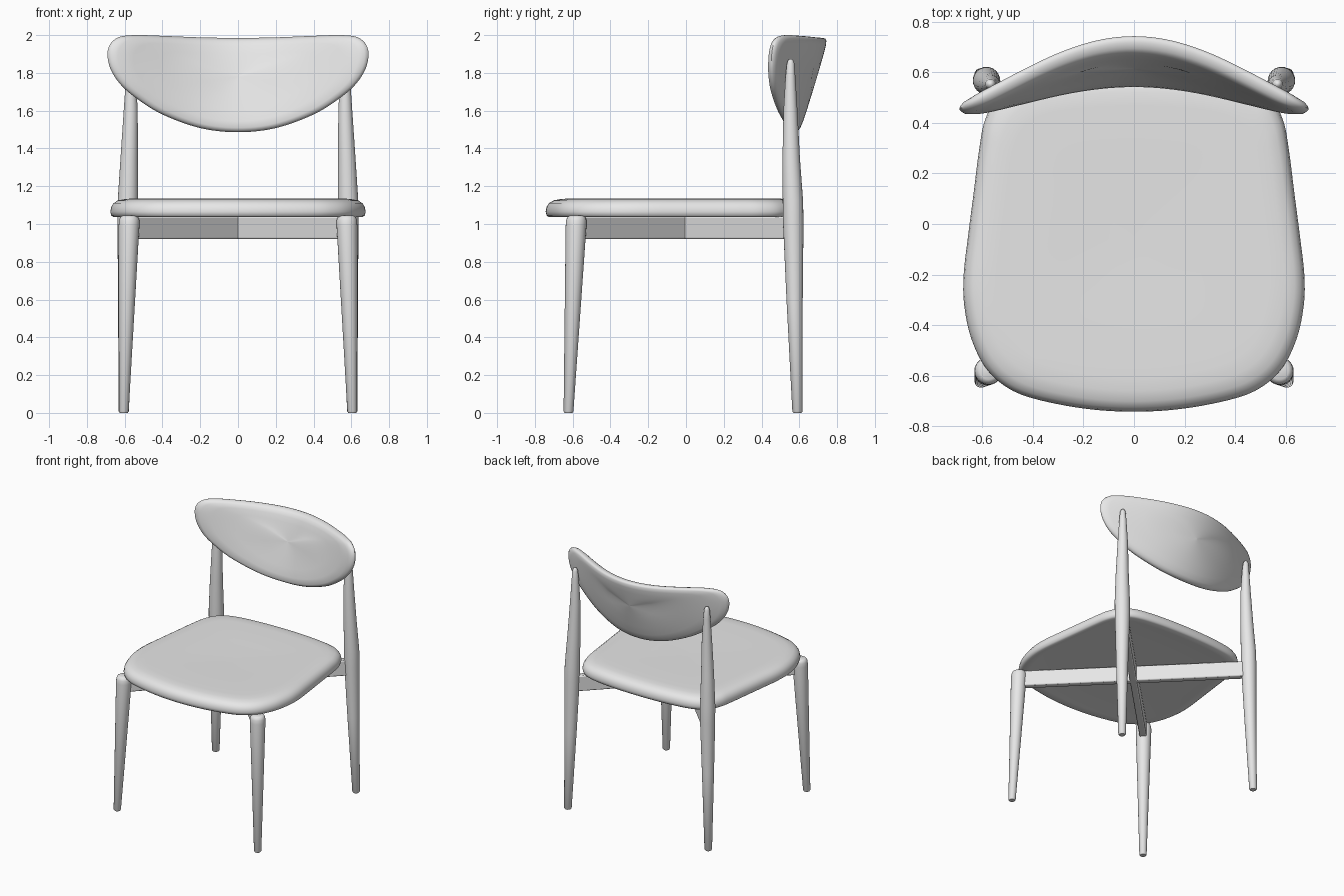
import bpy, bmesh, math
from mathutils import Vector

if "Cube" in bpy.data.objects:
    bpy.data.objects.remove(bpy.data.objects["Cube"])

COLOUR = (0.8, 0.8, 0.8, 1)
grey = bpy.data.materials.new("light_grey")
grey.use_nodes = True
grey.diffuse_color = COLOUR
grey.node_tree.nodes["Principled BSDF"].inputs["Base Color"].default_value = COLOUR


def finish(bm, name, angle=50):
    """Turn a bmesh into a smooth shaded object."""
    bmesh.ops.remove_doubles(bm, verts=bm.verts, dist=1e-5)
    bmesh.ops.recalc_face_normals(bm, faces=bm.faces)
    mesh = bpy.data.meshes.new(name)
    bm.to_mesh(mesh)
    bm.free()
    mesh.materials.append(grey)
    obj = bpy.data.objects.new(name, mesh)
    bpy.context.collection.objects.link(obj)
    bpy.ops.object.select_all(action='DESELECT')
    obj.select_set(True)
    bpy.context.view_layer.objects.active = obj
    bpy.ops.object.shade_smooth_by_angle(angle=math.radians(angle))
    return obj


def skin(rings, name, angle=50):
    """Join equal-length closed rings and cap both ends."""
    bm = bmesh.new()
    loops = [[bm.verts.new(p) for p in ring] for ring in rings]
    n = len(loops[0])
    for a, b in zip(loops, loops[1:]):
        for i in range(n):
            j = (i + 1) % n
            bm.faces.new((a[i], a[j], b[j], b[i]))
    for end in (loops[0], loops[-1]):
        bm.faces.new(end)
    return finish(bm, name, angle)


def outline(half, steps=6):
    """Smooth closed curve through a half outline and its mirror image."""
    pts = [Vector(p) for p in half]
    pts += [Vector((-p.x, p.y)) for p in reversed(pts[1:-1])]
    n, out = len(pts), []
    for i in range(n):
        a, b, c, d = (pts[(i + k) % n] for k in (-1, 0, 1, 2))
        for s in range(steps):
            t = s / steps
            out.append(0.5 * (2 * b + (c - a) * t + (2 * a - 5 * b + 4 * c - d) * t * t
                              + (3 * b - a - 3 * c + d) * t ** 3))
    return out


def pad(name, half, centre, profile, place):
    """Cushion made of scaled outlines; place() maps outline and height to 3D."""
    mid = Vector(centre)
    rings = [[place(mid + (p - mid) * scale, h) for p in outline(half)]
             for scale, h in profile]
    return skin(rings, name)


def leg(name, rows, sides=24):
    """Round tapered leg from (x, y, z, radius) rows, mirrored to the other side."""
    rings = [[(x + r * math.cos(k * math.tau / sides),
               y + r * math.sin(k * math.tau / sides), z) for k in range(sides)]
             for x, y, z, r in rows]
    obj = skin(rings, name)
    obj.modifiers.new("mirror", 'MIRROR')
    return obj


# Seat cushion
pad("seat",
    [(0, -.743), (.2, -.73), (.4, -.69), (.51, -.642), (.59, -.565), (.645, -.45),
     (.672, -.32), (.674, -.2), (.657, -.05), (.635, .12), (.612, .3), (.59, .41),
     (.54, .5), (.44, .56), (.25, .59), (0, .6)],
    (0, -.05),
    [(.002, 1.05), (.6, 1.047), (.9, 1.041), (.975, 1.036), (.993, 1.045), (1, 1.065),
     (.993, 1.09), (.975, 1.11), (.94, 1.125), (.88, 1.133), (.8, 1.135),
     (.4, 1.129), (.002, 1.126)],
    lambda p, h: (p.x, p.y, h))


# Curved, leaning backrest
def bend(p, h):
    x2 = p.x * p.x
    crest = .72 - .83 * x2 + .6 * x2 * x2
    return (p.x, crest - (.3 - .45 * x2) * (2 - p.y) + h, p.y)


pad("backrest",
    [(0, 1.985), (.2, 1.988), (.4, 1.996), (.55, 2.0), (.64, 1.985), (.687, 1.93),
     (.682, 1.84), (.63, 1.748), (.54, 1.667), (.4, 1.58), (.2, 1.508), (0, 1.486)],
    (0, 1.78),
    [(.002, -.04), (.3, -.04), (.6, -.039), (.8, -.037), (.92, -.031), (.97, -.02),
     (.99, -.008), (1, .002), (.997, .012), (.98, .023), (.93, .032), (.8, .037),
     (.6, .039), (.3, .04), (.002, .04)],
    bend)

# Legs
leg("front_legs", [(.605, -.622, 0, .021), (.605, -.622, .008, .026),
                   (.577, -.582, .99, .055), (.576, -.581, 1.02, .054),
                   (.576, -.58, 1.037, .047), (.576, -.58, 1.044, .035)])
leg("back_legs", [(.605, .59, 0, .021), (.605, .59, .008, .027), (.592, .575, .6, .043),
                  (.584, .568, 1, .054), (.583, .566, 1.12, .054), (.576, .557, 1.35, .046),
                  (.568, .553, 1.6, .037), (.567, .553, 1.78, .026),
                  (.568, .554, 1.85, .02), (.568, .554, 1.868, .013), (.568, .554, 1.874, .004)])

# Crossed rails under the seat
for name, side in (("cross_rail_a", 1), ("cross_rail_b", -1)):
    bm = bmesh.new()
    bmesh.ops.create_cube(bm, size=1)
    bmesh.ops.scale(bm, vec=(1.6, .05, .12), verts=bm.verts)
    rail = finish(bm, name, 30)
    rail.location = (0, -.006, .98)
    rail.rotation_euler.z = side * math.pi / 4
    bevel = rail.modifiers.new("bevel", 'BEVEL')
    bevel.width, bevel.segments = .008, 2
